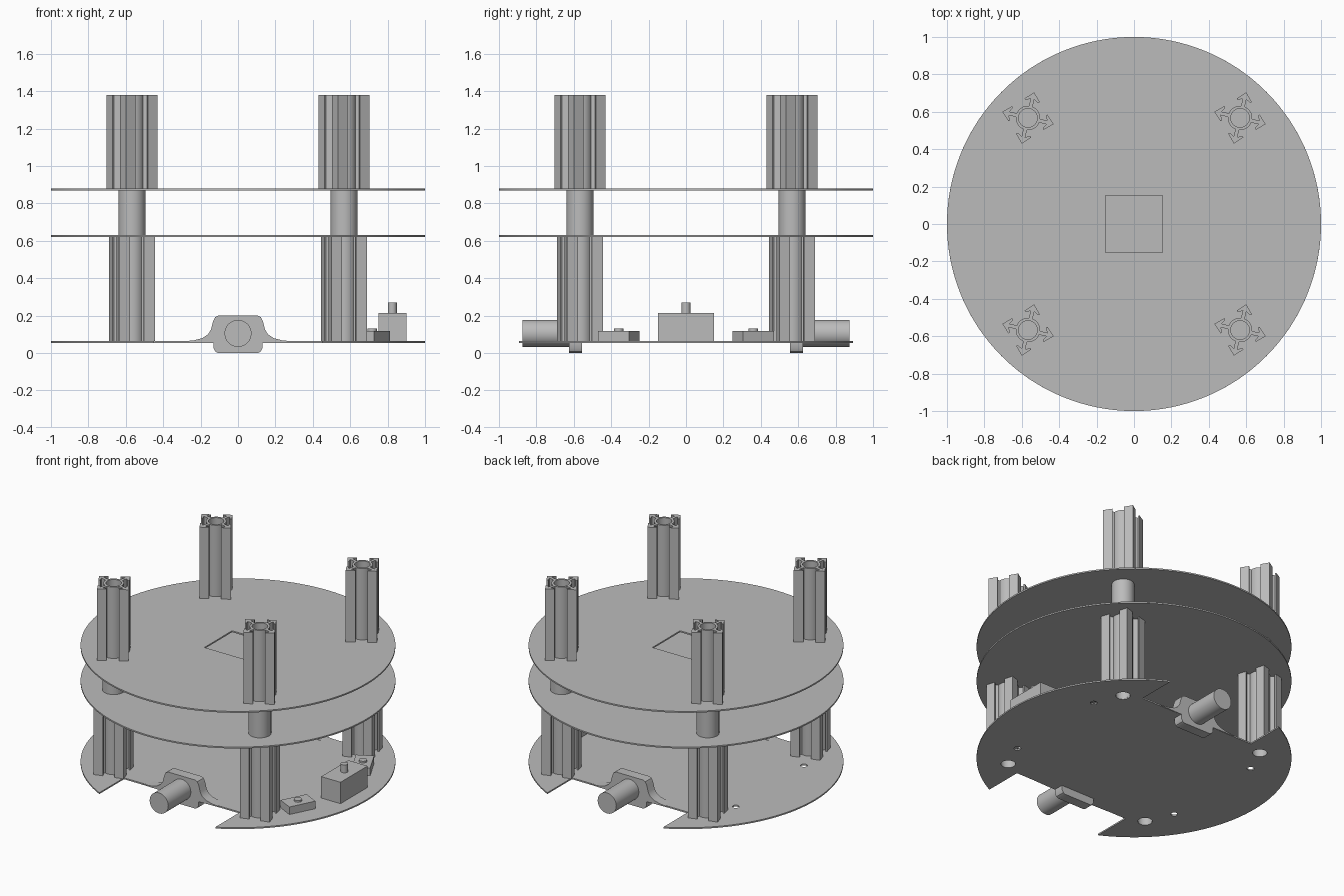
import bpy
from math import sin, cos, pi, radians, asin, atan2
from mathutils import Matrix, Vector

cube = bpy.data.objects.get("Cube")
if cube:
    bpy.data.objects.remove(cube)

gray = bpy.data.materials.new("machined_gray")
gray.use_nodes = True
color = (0.5, 0.5, 0.5, 1)
gray.diffuse_color = color
gray.node_tree.nodes["Principled BSDF"].inputs["Base Color"].default_value = color


def arc(r, a0, a1, n, center=(0, 0)):
    return [(center[0] + r * cos(a0 + (a1 - a0) * i / n),
             center[1] + r * sin(a0 + (a1 - a0) * i / n)) for i in range(n + 1)]


def circle(r, center=(0, 0), n=32):
    return arc(r, 0, 2 * pi, n, center)[:-1]


def prism(name, loops, low, high, matrix=None):
    """Extrude closed outlines (first is the outside, others are holes)."""
    curve = bpy.data.curves.new(name, 'CURVE')
    curve.dimensions = '2D'
    curve.fill_mode = 'BOTH'
    curve.extrude = (high - low) / 2
    for loop in loops:
        spline = curve.splines.new('POLY')
        spline.points.add(len(loop) - 1)
        for point, (x, y) in zip(spline.points, loop):
            point.co = (x, y, 0, 1)
        spline.use_cyclic_u = True
    obj = bpy.data.objects.new(name, curve)
    bpy.context.collection.objects.link(obj)
    bpy.ops.object.select_all(action='DESELECT')
    obj.select_set(True)
    bpy.context.view_layer.objects.active = obj
    bpy.ops.object.convert(target='MESH')
    obj = bpy.context.view_layer.objects.active
    obj.name = name
    bpy.ops.object.mode_set(mode='EDIT')
    bpy.ops.mesh.select_all(action='SELECT')
    bpy.ops.mesh.remove_doubles(threshold=0.0001)
    bpy.ops.mesh.normals_make_consistent(inside=False)
    bpy.ops.object.mode_set(mode='OBJECT')
    obj.data.transform(Matrix.Translation((0, 0, (low + high) / 2)))
    if matrix:
        obj.data.transform(matrix)
    obj.data.materials.clear()
    obj.data.materials.append(gray)
    bpy.ops.object.shade_smooth_by_angle(angle=radians(30))
    return obj


def rail_outline(turn):
    """Tube with four barbed arms, rotated by turn."""
    ring, half = 0.065, 0.01
    side = [(0.104, half), (0.09, 0.034), (0.097, 0.042)]
    arm = [(r, -w) for r, w in side] + [(0.141, 0)] + side[::-1]
    gap = asin(half / ring)
    local = []
    for k in range(4):
        a = k * pi / 2
        local += [(r * cos(a) - w * sin(a), r * sin(a) + w * cos(a)) for r, w in arm]
        local += arc(ring, a + gap, a + pi / 2 - gap, 8)
    return [(x * cos(turn) - y * sin(turn), x * sin(turn) + y * cos(turn)) for x, y in local]


P = 0.567
BASE, MID, TOP = 0.065, 0.63, 0.88
THICK = 0.01
corners = [(sx * P, sy * P) for sx in (-1, 1) for sy in (-1, 1)]

# Base plate with motor notches front and back, and bolt holes
nx, ny = 0.45, 0.62
edge = atan2((1 - nx * nx) ** 0.5, nx)
base = arc(1, -edge, edge, 48) + [(nx, ny), (-nx, ny)]
base += arc(1, pi - edge, pi + edge, 48) + [(-nx, -ny), (nx, -ny)]
holes = [circle(0.046, c) for c in corners]
holes += [circle(0.022, (sx * 0.65, sy * 0.377)) for sx in (-1, 1) for sy in (-1, 1)]
prism("base_plate", [base] + holes, BASE - THICK, BASE)

# Middle and top plates
h = 0.153
prism("middle_plate", [circle(1, n=128)], MID - THICK, MID)
prism("top_plate", [circle(1, n=128), [(-h, -h), (h, -h), (h, h), (-h, h)]], TOP - THICK, TOP)

# Posts: lower rails, round spacers, upper rails
for c in corners:
    place = Matrix.Translation((c[0], c[1], 0))
    prism("lower_rail", [rail_outline(radians(-29)), circle(0.05)], BASE, MID - THICK, place)
    prism("spacer", [circle(0.072)], MID, TOP - THICK, place)
    prism("upper_rail", [rail_outline(radians(-13.5)), circle(0.05)], TOP, 1.38, place)

# Motors and flared brackets, front and back
half = [(0.105, 0), (0.12, 0.007), (0.13, 0.025), (0.132, 0.055), (0.3, 0.058), (0.3, 0.062),
        (0.235, 0.068), (0.19, 0.08), (0.16, 0.1), (0.145, 0.125), (0.133, 0.17),
        (0.122, 0.192), (0.105, 0.2)]
bracket = half + [(-x, z) for x, z in reversed(half)]
upright = Matrix.Rotation(pi / 2, 4, 'X')
for side, spin in (("front", 0), ("back", pi)):
    m = Matrix.Rotation(spin, 4, 'Z') @ upright
    prism(side + "_motor_bracket", [bracket], 0.555, 0.625, m)
    prism(side + "_motor", [circle(0.072, (0, 0.105), 48)], 0.62, 0.875, m)


# Sensor boxes with round knobs on the left side
def box(name, center, length, width, top, knob, knob_top, turn):
    m = Matrix.Translation((center[0], center[1], 0)) @ Matrix.Rotation(turn, 4, 'Z')
    l, w = length / 2, width / 2
    prism(name, [[(-w, -l), (w, -l), (w, l), (-w, l)]], BASE, top, m)
    prism(name + "_knob", [circle(knob)], top, knob_top, m)


box("large_sensor", (0.825, 0), 0.3, 0.15, 0.215, 0.024, 0.27, 0)
for s in (-1, 1):
    box("small_sensor", (0.717, s * 0.36), 0.187, 0.118, 0.118, 0.025, 0.13, s * radians(27))
